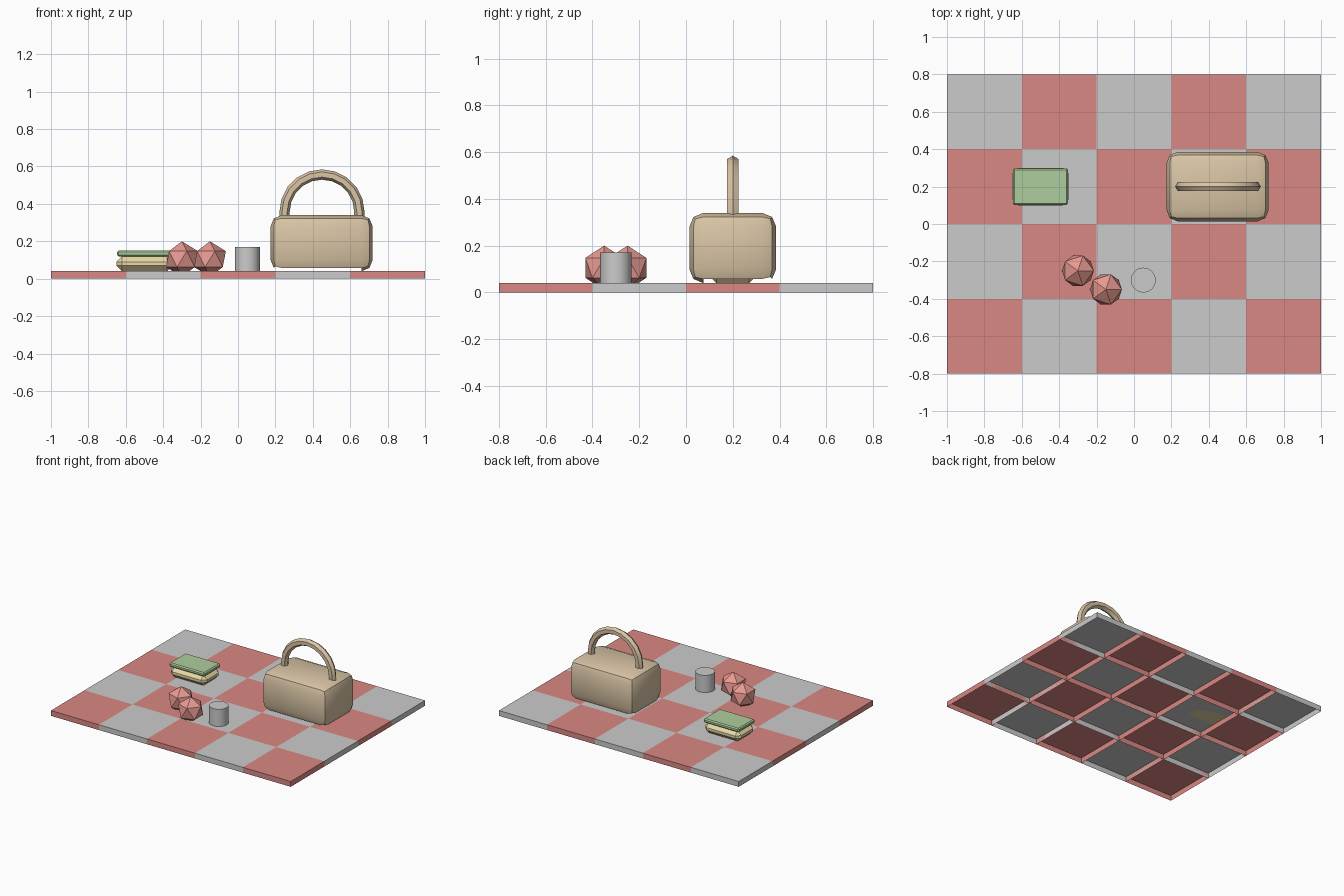
import bpy, bmesh, math
from mathutils import Matrix, Vector

if "Cube" in bpy.data.objects:
    bpy.data.objects.remove(bpy.data.objects["Cube"])

TOP = 0.04  # upper face of the blanket


def material(name, rgb):
    m = bpy.data.materials.new(name)
    m.diffuse_color = (*rgb, 1)
    m.use_nodes = True
    m.node_tree.nodes["Principled BSDF"].inputs["Base Color"].default_value = m.diffuse_color
    return m


RED = material("red_cloth", (0.70, 0.25, 0.23))
WICKER = material("wicker", (0.70, 0.56, 0.38))
APPLE = material("apple_red", (0.80, 0.32, 0.28))
BREAD = material("bread", (0.82, 0.69, 0.38))
LEAF = material("lettuce_green", (0.42, 0.62, 0.34))


def finish(bm, name, mat=None, smooth=None):
    me = bpy.data.meshes.new(name)
    bm.to_mesh(me)
    bm.free()
    ob = bpy.data.objects.new(name, me)
    bpy.context.collection.objects.link(ob)
    if mat:
        me.materials.append(mat)
    if smooth:
        bpy.ops.object.select_all(action='DESELECT')
        ob.select_set(True)
        bpy.context.view_layer.objects.active = ob
        bpy.ops.object.shade_smooth_by_angle(angle=math.radians(smooth))
    return ob


def add_box(bm, centre, size):
    mat = Matrix.Translation(centre) @ Matrix.Diagonal((*size, 1))
    return bmesh.ops.create_cube(bm, size=1, matrix=mat)["verts"]


def bevelled_box(centre, size, width, segments):
    bm = bmesh.new()
    add_box(bm, centre, size)
    bmesh.ops.bevel(bm, geom=bm.edges[:], offset=width, segments=segments,
                    profile=0.5, affect='EDGES', clamp_overlap=True)
    return bm


def cut_below(bm, z):
    bmesh.ops.bisect_plane(bm, geom=bm.verts[:] + bm.edges[:] + bm.faces[:],
                           plane_co=(0, 0, z), plane_no=(0, 0, 1), clear_inner=True)


def drop_faces(bm, test):
    bmesh.ops.delete(bm, geom=[f for f in bm.faces if test(f)], context='FACES')


# blanket: checked tiles, open underneath
for parity, name, mat in ((0, "red_tiles", RED), (1, "pale_tiles", None)):
    bm = bmesh.new()
    for i in range(5):
        for j in range(4):
            if (i + j) % 2 == parity:
                add_box(bm, (-0.8 + 0.4 * i, -0.6 + 0.4 * j, TOP / 2), (0.4, 0.4, TOP))
    bm.normal_update()
    drop_faces(bm, lambda f: f.normal.z < -0.5)
    finish(bm, name, mat)

# basket body, open at the bottom with one remaining foot corner
bm = bevelled_box((0.447, 0.2, 0.19), (0.546, 0.372, 0.30), 0.06, 2)
drop_faces(bm, lambda f: f.calc_center_median().z < 0.06
           and not (f.calc_center_median().x > 0.64 and f.calc_center_median().y < 0.1))
finish(bm, "basket_body", WICKER, 40)

# basket handle: six-sided tube swept along an arch
path = [(-0.2, 0.32, 0.0)]
for k in range(11):
    a = math.pi * (1 - k / 10)
    path.append((0.2 * math.cos(a), 0.357 + 0.2 * math.sin(a), math.pi - a))
path.append((0.2, 0.32, math.pi))
bm = bmesh.new()
rings = []
for x, z, turn in path:
    out = Vector((-math.cos(turn), 0, math.sin(turn)))
    rings.append([bm.verts.new(Vector((0.449 + x, 0.2, z))
                  + 0.0275 * (math.cos(t) * out + math.sin(t) * Vector((0, 1, 0))))
                  for t in (math.tau * s / 6 for s in range(6))])
for r0, r1 in zip(rings, rings[1:]):
    for s in range(6):
        bm.faces.new((r0[s], r0[(s + 1) % 6], r1[(s + 1) % 6], r1[s]))
bmesh.ops.recalc_face_normals(bm, faces=bm.faces[:])
finish(bm, "basket_handle", WICKER, 40)

# sandwich
finish(bevelled_box((-0.5, 0.2, 0.08), (0.30, 0.20, 0.08), 0.03, 1), "sandwich_bread", BREAD)
finish(bevelled_box((-0.5, 0.2, 0.135), (0.295, 0.196, 0.03), 0.008, 1), "sandwich_lettuce", LEAF)

# apples
for n, (x, y) in enumerate(((-0.30, -0.25), (-0.15, -0.35)), 1):
    bm = bmesh.new()
    bmesh.ops.create_icosphere(bm, subdivisions=1, radius=0.095,
                               matrix=Matrix.Translation((x, y, 0.105)))
    cut_below(bm, TOP)
    finish(bm, f"apple_{n}", APPLE)

# cup
bm = bmesh.new()
bmesh.ops.create_cone(bm, cap_ends=True, segments=16, radius1=0.067, radius2=0.067,
                      depth=0.13, matrix=Matrix.Translation((0.05, -0.3, 0.105)))
bm.normal_update()
drop_faces(bm, lambda f: f.normal.z < -0.5)
finish(bm, "cup", None, 40)
